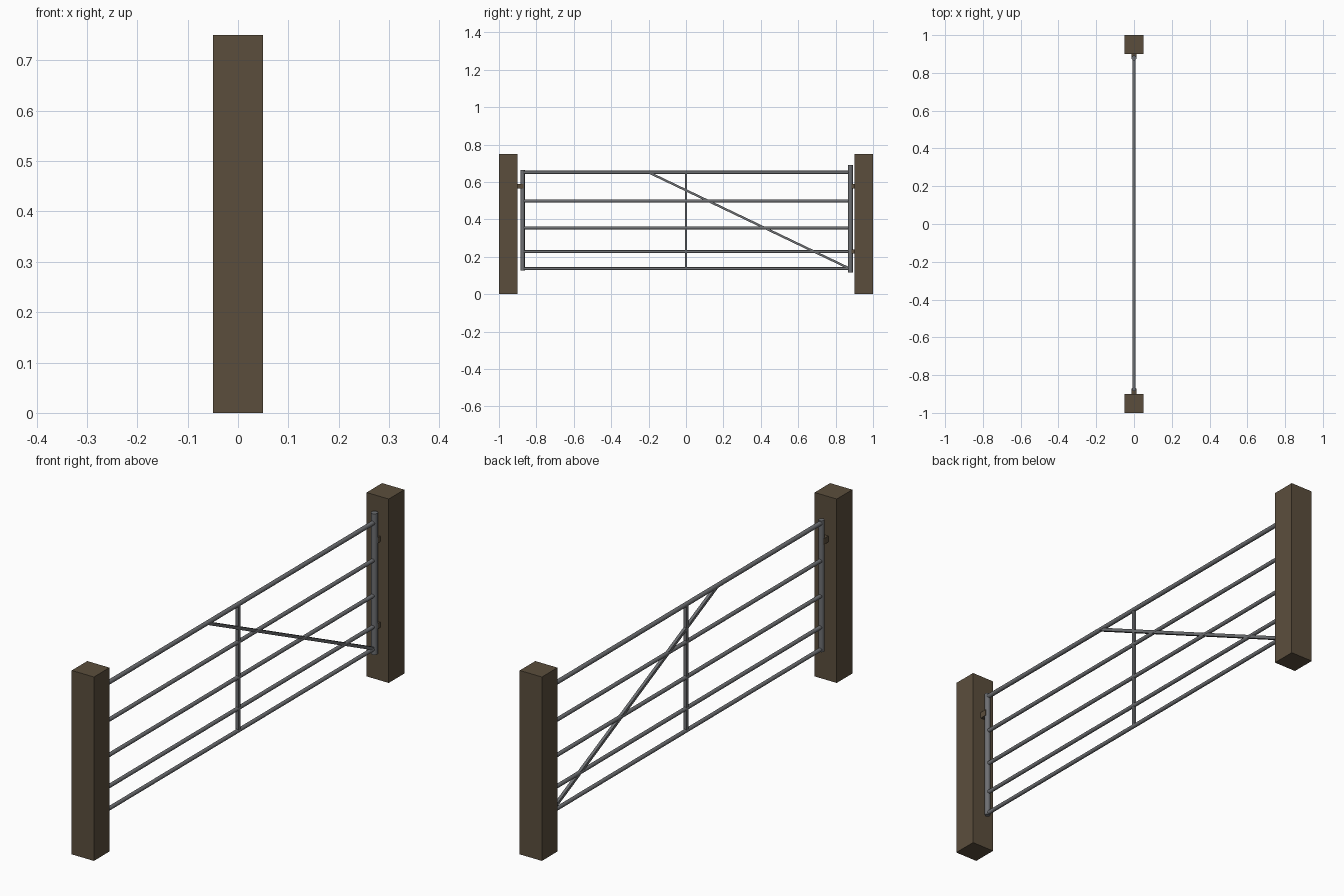
import bpy, math
from mathutils import Vector

if "Cube" in bpy.data.objects:
    bpy.data.objects.remove(bpy.data.objects["Cube"])


def material(name, rgb):
    m = bpy.data.materials.new(name)
    m.diffuse_color = (*rgb, 1)
    m.use_nodes = True
    m.node_tree.nodes["Principled BSDF"].inputs["Base Color"].default_value = m.diffuse_color
    return m


wood = material("brown_timber", (0.105, 0.076, 0.046))
steel = material("galvanised_steel", (0.155, 0.16, 0.17))


def box(name, size, loc, mat):
    bpy.ops.mesh.primitive_cube_add(size=1, location=loc)
    o = bpy.context.object
    o.name = name
    o.scale = size
    bpy.ops.object.transform_apply(location=False, rotation=False, scale=True)
    o.data.materials.append(mat)
    return o


def tube(name, a, b, r, mat, sides=12):
    a, b = Vector(a), Vector(b)
    d = b - a
    bpy.ops.mesh.primitive_cylinder_add(vertices=sides, radius=r, depth=d.length,
                                        location=(a + b) / 2)
    o = bpy.context.object
    o.name = name
    o.rotation_euler = d.to_track_quat('Z', 'Y').to_euler()
    o.data.materials.append(mat)
    bpy.ops.object.shade_smooth_by_angle(angle=math.radians(40))
    return o


# Square timber posts at both ends
for side, name in ((-1, "latch_post"), (1, "hinge_post")):
    box(name, (0.1, 0.1, 0.75), (0, side * 0.95, 0.375), wood)

# Five horizontal rails, closer together near the ground
for i, z in enumerate((0.136, 0.227, 0.354, 0.498, 0.651)):
    r = 0.009 if z > 0.6 else 0.008
    tube(f"rail_{i + 1}", (0, -0.873, z), (0, 0.878, z), r, steel)

# End stiles
tube("latch_stile", (0, -0.873, 0.127), (0, -0.873, 0.663), 0.011, steel)
tube("hinge_stile", (0, 0.879, 0.115), (0, 0.879, 0.69), 0.0135, steel)

# Middle upright and diagonal brace
box("middle_upright", (0.012, 0.012, 0.515), (0, 0, 0.393), steel)
a, b = Vector((0, -0.2, 0.651)), Vector((0, 0.872, 0.138))
brace = box("diagonal_brace", (0.012, (b - a).length, 0.012), (a + b) / 2, steel)
brace.rotation_euler.x = math.atan2(b.z - a.z, b.y - a.y)

# Hinge blocks and latch block between gate and posts
for z, name in ((0.577, "upper_hinge"), (0.227, "lower_hinge")):
    box(name, (0.024, 0.025, 0.022), (0, 0.8885, z), wood)
box("latch", (0.024, 0.035, 0.025), (0, -0.8875, 0.577), wood)
